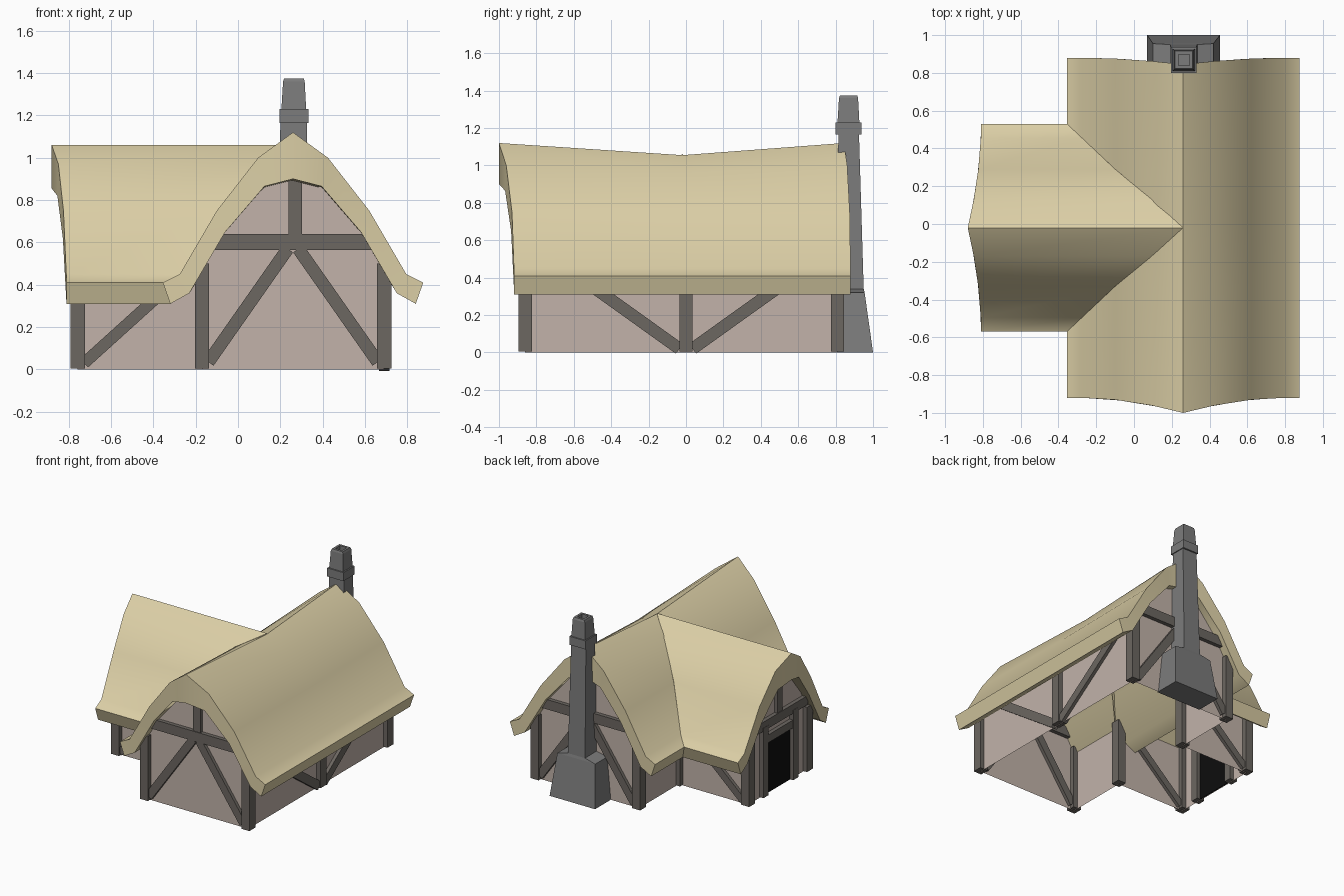
import bpy
from mathutils import Vector, Matrix

if "Cube" in bpy.data.objects:
    bpy.data.objects.remove(bpy.data.objects["Cube"])

CX, CY = 0.26, -0.02          # centre lines of the main house and the side wing


def material(name, r, g, b):
    m = bpy.data.materials.new(name)
    m.diffuse_color = (r, g, b, 1)
    m.use_nodes = True
    m.node_tree.nodes["Principled BSDF"].inputs["Base Color"].default_value = m.diffuse_color
    return m


THATCH = material("thatch", 0.71, 0.62, 0.38)
PLASTER = material("plaster", 0.54, 0.45, 0.40)
TIMBER = material("timber", 0.15, 0.135, 0.12)
STONE = material("stone", 0.2, 0.2, 0.2)
BLACK = material("dark", 0.004, 0.004, 0.004)


def mesh_object(name, verts, faces, mat):
    me = bpy.data.meshes.new(name)
    me.from_pydata([tuple(v) for v in verts], [], faces)
    me.materials.append(mat)
    ob = bpy.data.objects.new(name, me)
    bpy.context.collection.objects.link(ob)
    return ob


def fix_normals(ob):
    import bmesh
    bm = bmesh.new()
    bm.from_mesh(ob.data)
    bmesh.ops.recalc_face_normals(bm, faces=bm.faces)
    bm.to_mesh(ob.data)
    bm.free()


def smooth(ob):
    bpy.ops.object.select_all(action='DESELECT')
    ob.select_set(True)
    bpy.context.view_layer.objects.active = ob
    bpy.ops.object.shade_smooth_by_angle(angle=0.72)


# local (across, along, up) to world for the two wings
def main_axis(d, t, z):
    return Vector((CX + d, t, z))


def wing_axis(d, t, z):
    return Vector((t, CY + d, z))


def both_sides(half):
    """Mirror a half profile (eave to ridge) into a full one."""
    return [(-d, z, i) for i, (d, z) in enumerate(half)] + \
           [(d, z, i) for i, (d, z) in reversed(list(enumerate(half[:-1])))]


# thatched roofs: thick profile lofted through stations along the ridge
def roof(name, axis, outer, inner, stations):
    o, n = both_sides(outer), both_sides(inner)
    k = len(o)
    verts, faces = [], []
    for station in stations:
        for layer, prof in ((0, o), (1, n)):
            for d, z, i in prof:
                t, dz = station(abs(d), i, layer)
                verts.append(axis(d, t, z + dz))
    ring = list(range(k)) + list(range(2 * k - 1, k - 1, -1))
    for s in range(len(stations) - 1):
        a, b = s * 2 * k, (s + 1) * 2 * k
        for i in range(2 * k):
            p, q = ring[i], ring[(i + 1) % (2 * k)]
            faces.append((a + p, a + q, b + q, b + p))
    for a in (0, (len(stations) - 1) * 2 * k):
        for i in range(k - 1):
            faces.append((a + i, a + i + 1, a + k + i + 1, a + k + i))
    ob = mesh_object(name, verts, faces, THATCH)
    fix_normals(ob)
    smooth(ob)


def flare(d):
    return max(0, 1 - d / 0.53) ** 1.8


M_OUT = [(0.615, 0.41), (0.535, 0.45), (0.36, 0.75), (0.165, 1.0), (0, 1.12)]
M_IN = [(0.58, 0.31), (0.49, 0.36), (0.32, 0.65), (0.135, 0.865), (0, 0.90)]
W_OUT = [(0.55, 0.41), (0.475, 0.45), (0.31, 0.75), (0.15, 0.97), (0, 1.06)]
W_IN = [(0.515, 0.31), (0.44, 0.36), (0.285, 0.62), (0.125, 0.82), (0, 0.855)]
SAG = (0, 0, -0.01, -0.035, -0.065)
roof("main_roof", main_axis, M_OUT, M_IN, [
    lambda d, i, l: (-0.92 - 0.08 * flare(d), 0),
    lambda d, i, l: (-0.02, SAG[i]),
    lambda d, i, l: (0.88 - 0.035 * flare(d), 0)])
roof("wing_roof", wing_axis, W_OUT, W_IN, [
    lambda d, i, l: (-0.81 - 0.07 * flare(d), 0),
    lambda d, i, l: (CX - (M_OUT, M_IN)[l][i][0], 0)])   # ends along the valley

# plaster walls: open T-shaped shell with three gables
M_WALL = [(0.43, 0), (0.43, 0.5), (0.30, 0.74), (0.14, 0.92), (0, 0.96)]
W_WALL = [(0.35, 0), (0.35, 0.54), (0.26, 0.70), (0.12, 0.87), (0, 0.91)]
FRONT, BACK, END = -0.86, 0.81, -0.757


def gable(name, axis, half, t):
    pts = [axis(d, t, z) for d, z, _ in both_sides(half)]
    mesh_object(name, pts, [tuple(range(len(pts)))], PLASTER)


gable("front_gable_wall", main_axis, M_WALL, FRONT)
gable("back_gable_wall", main_axis, M_WALL, BACK)
gable("wing_gable_wall", wing_axis, W_WALL, END)
L, R = CX - 0.43, CX + 0.43
Y0, Y1 = CY - 0.35, CY + 0.35
for i, (a, b) in enumerate([((R, FRONT), (R, BACK)), ((L, FRONT), (L, Y0)),
                            ((L, Y1), (L, BACK)), ((L, Y0), (END, Y0)),
                            ((L, Y1), (END, Y1))]):
    mesh_object(f"side_wall_{i}", [(*a, 0), (*b, 0), (*b, 0.5), (*a, 0.5)],
                [(0, 1, 2, 3)], PLASTER)


# timber frame
def beam(name, p, q, normal, width=0.065, depth=0.05, mat=TIMBER):
    """Box from p to q, lying in the wall plane with the given normal."""
    p, q, n = Vector(p), Vector(q), Vector(normal)
    u = (q - p).normalized()
    s = u.cross(n).normalized() * width / 2
    n = n * depth / 2
    v = [e + a * s + b * n for e in (p, q) for a, b in ((-1, -1), (1, -1), (1, 1), (-1, 1))]
    f = [(0, 1, 2, 3), (7, 6, 5, 4)] + [(i, i + 4, (i + 1) % 4 + 4, (i + 1) % 4) for i in range(4)]
    fix_normals(mesh_object(name, v, f, mat))


NX, NY = (1, 0, 0), (0, 1, 0)
posts = [(L, FRONT), (R, FRONT), (L, BACK), (R, BACK), (END, Y0), (END, Y1),
         (L, Y0), (L, Y1), (R, 0)]
for i, (x, y) in enumerate(posts):
    beam(f"post_{i}", (x, y, 0.005), (x, y, 0.5), NX, 0.072, 0.068)

for name, t in (("front", FRONT), ("back", BACK)):
    beam(f"{name}_tie_beam", main_axis(-0.37, t, 0.602), main_axis(0.37, t, 0.602), NY, 0.075, 0.06)
    beam(f"{name}_king_post", main_axis(0.01, t, 0.62), main_axis(0.01, t, 0.95), NY)
    for s in (-1, 1):
        beam(f"{name}_brace", main_axis(s * 0.40, t, 0.035), main_axis(s * 0.025, t, 0.57), NY, 0.06)

beam("wing_tie_beam", wing_axis(-0.33, END, 0.55), wing_axis(0.33, END, 0.55), NX, 0.07, 0.06)
beam("wing_king_post", wing_axis(0, END, 0.56), wing_axis(0, END, 0.90), NX)
beam("door_lintel", wing_axis(-0.21, END, 0.435), wing_axis(0.21, END, 0.435), NX, 0.06, 0.06)
for s in (-1, 1):
    beam("door_jamb", wing_axis(s * 0.18, END, 0.005), wing_axis(s * 0.18, END, 0.54), NX, 0.06, 0.065)
    beam("right_wall_brace", (R, s * 0.035, 0.02), (R, s * 0.65, 0.46), NX)
    beam("wing_side_brace", (END + 0.03, CY + s * 0.35, 0.03), (-0.24, CY + s * 0.35, 0.47), NY, 0.055)
beam("door", wing_axis(0, END, 0.005), wing_axis(0, END, 0.41), NX, 0.31, 0.012, BLACK)

# stone chimney: rectangular rings (z, x0, x1, y0, y1) from foot to hollow top
rings = [(0, .07, .455, .80, 1.0), (.32, .10, .42, .80, .955), (.34, .19, .335, .80, .95),
         (1.165, .20, .325, .815, .925), (1.165, .195, .332, .80, .937),
         (1.23, .195, .332, .80, .937), (1.23, .205, .322, .81, .927),
         (1.36, .213, .315, .818, .92), (1.375, .218, .31, .823, .915),
         (1.375, .235, .293, .84, .898), (1.25, .235, .293, .84, .898)]
verts = [v for z, a, b, c, d in rings for v in ((a, c, z), (b, c, z), (b, d, z), (a, d, z))]
faces = [(3, 2, 1, 0)]
for r in range(len(rings) - 1):
    for i in range(4):
        j = (i + 1) % 4
        faces.append((4 * r + i, 4 * r + j, 4 * r + 4 + j, 4 * r + 4 + i))
e = 4 * (len(rings) - 1)
faces.append((e, e + 1, e + 2, e + 3))
mesh_object("chimney", verts, faces, STONE)
